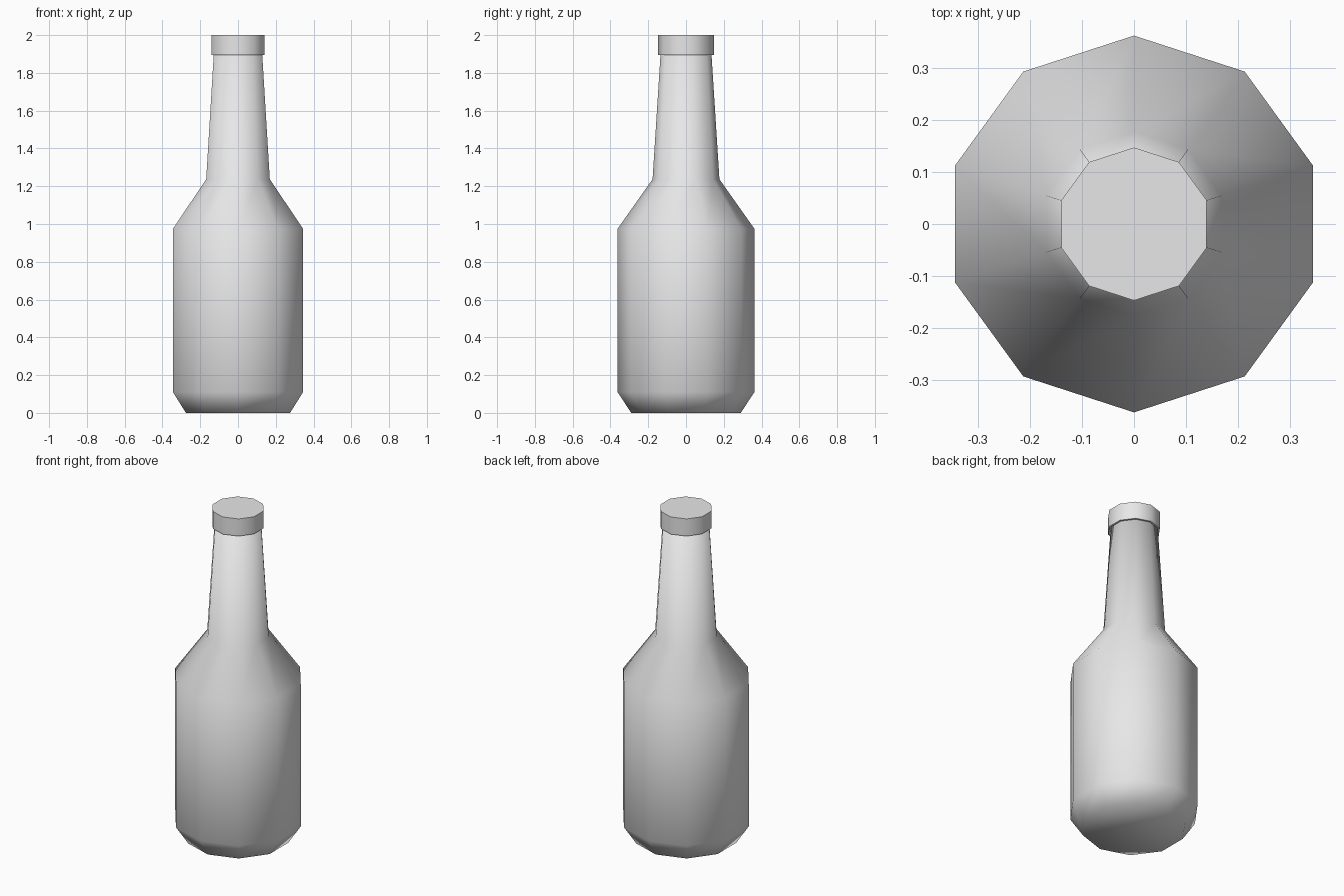
import bpy
import bmesh
import math

SIDES = 10

default_cube = bpy.data.objects.get("Cube")
if default_cube:
    bpy.data.objects.remove(default_cube, do_unlink=True)

grey = bpy.data.materials.new("light_grey")
grey.use_nodes = True
colour = (0.8, 0.8, 0.8, 1)
grey.diffuse_color = colour
grey.node_tree.nodes["Principled BSDF"].inputs["Base Color"].default_value = colour


def lathe(name, profile, flat_caps):
    """Closed solid of revolution from (radius, height) pairs, corners on the y axis."""
    bm = bmesh.new()
    rings = []
    for radius, z in profile:
        ring = []
        for i in range(SIDES):
            angle = math.pi / 2 + math.tau * i / SIDES
            ring.append(bm.verts.new((radius * math.cos(angle), radius * math.sin(angle), z)))
        rings.append(ring)
    for low, high in zip(rings, rings[1:]):
        for i in range(SIDES):
            j = (i + 1) % SIDES
            bm.faces.new((low[i], low[j], high[j], high[i])).smooth = True
    for ring in (rings[0][::-1], rings[-1]):
        face = bm.faces.new(ring)
        face.smooth = not flat_caps
        if flat_caps:
            for edge in face.edges:
                edge.smooth = False
    mesh = bpy.data.meshes.new(name)
    bm.to_mesh(mesh)
    bm.free()
    mesh.materials.append(grey)
    obj = bpy.data.objects.new(name, mesh)
    bpy.context.collection.objects.link(obj)
    return obj


# Body: base bevel, straight wall, shoulder and tapering neck
lathe("bottle_body", [(0.29, 0), (0.362, 0.11), (0.362, 0.975),
                      (0.177, 1.237), (0.135, 1.896)], flat_caps=False)

# Cap: short wider drum on the neck
lathe("bottle_cap", [(0.147, 1.895), (0.147, 2.0)], flat_caps=True)
